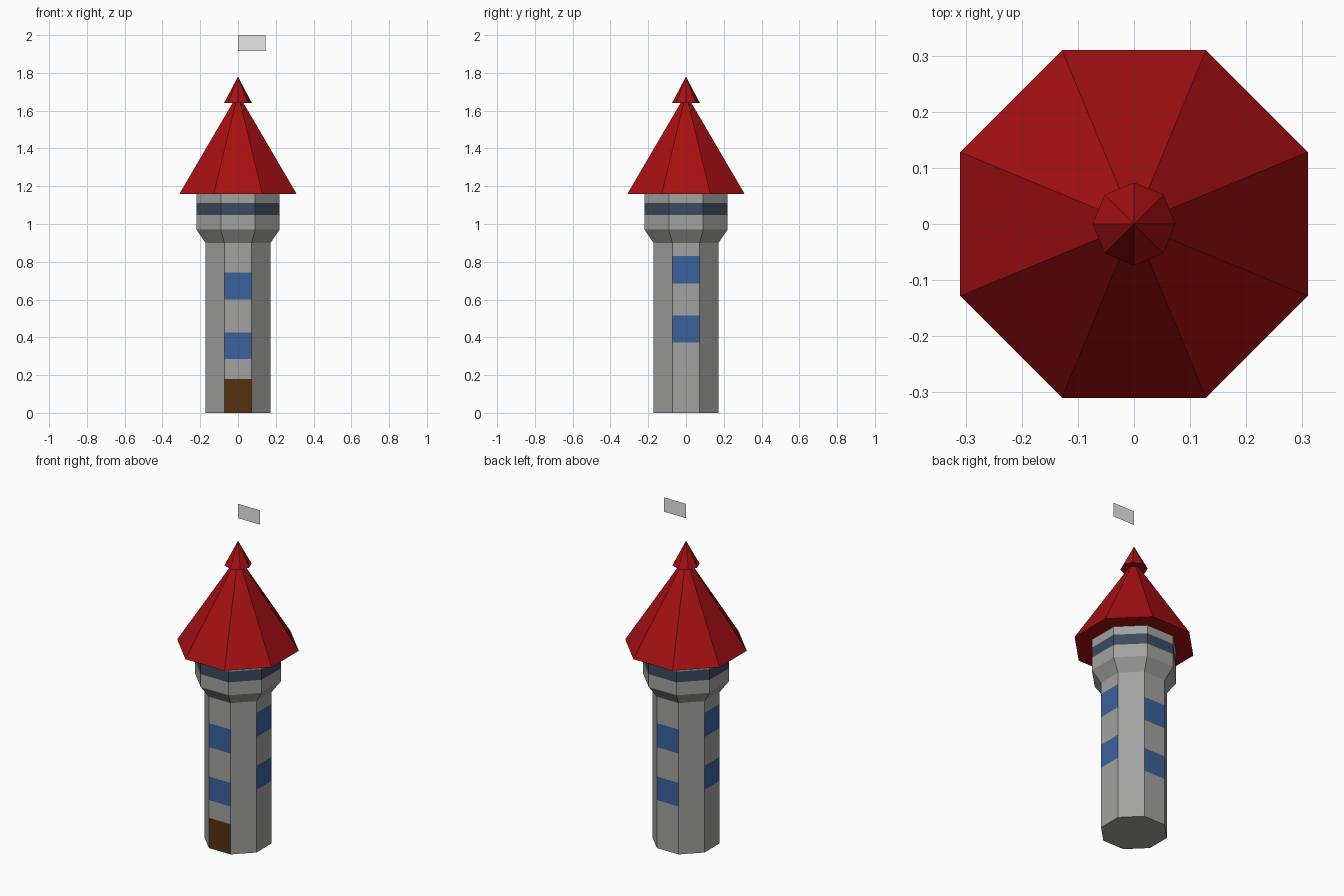
import bpy, bmesh, math
from mathutils import Matrix, Vector

if "Cube" in bpy.data.objects:
    bpy.data.objects.remove(bpy.data.objects["Cube"])

STEP = math.pi / 4
HALF = STEP / 2


def mat(name, r, g, b):
    m = bpy.data.materials.new(name)
    m.diffuse_color = (r, g, b, 1)
    m.use_nodes = True
    m.node_tree.nodes["Principled BSDF"].inputs["Base Color"].default_value = m.diffuse_color
    return m


STONE = mat("grey stone", 0.36, 0.36, 0.35)
FRAME = mat("orange wood", 0.33, 0.055, 0.005)
GLASS = mat("blue glass", 0.042, 0.122, 0.332)
DARK = mat("dark glass", 0.045, 0.069, 0.114)
DOOR = mat("brown door", 0.087, 0.032, 0.005)
ROOF = mat("red roof", 0.38, 0.005, 0.006)
FLAG = mat("pale flag", 0.8, 0.8, 0.8)
BRASS = mat("brass", 0.4, 0.25, 0.06)


def finish(bm, name, mats):
    me = bpy.data.meshes.new(name)
    bm.to_mesh(me)
    bm.free()
    for m in mats:
        me.materials.append(m)
    ob = bpy.data.objects.new(name, me)
    bpy.context.collection.objects.link(ob)
    return ob


# Tower: eight wall strips with recessed windows
bm = bmesh.new()


def corner(angle, apothem, z):
    r = apothem / math.cos(HALF)
    return bm.verts.new((r * math.cos(angle), r * math.sin(angle), z))


def wall(k, lo, hi):
    (a0, z0), (a1, z1) = lo, hi
    l, r = k * STEP - HALF, k * STEP + HALF
    return bm.faces.new([corner(l, a0, z0), corner(r, a0, z0),
                         corner(r, a1, z1), corner(l, a1, z1)])


def recess(face, thickness, depth, rim, inner):
    res = bmesh.ops.inset_individual(bm, faces=[face], thickness=thickness,
                                     depth=depth, use_even_offset=True)
    for f in res["faces"]:
        f.material_index = rim
    face.material_index = inner


A, B = 0.172, 0.22
for k in range(8):
    # windows are (bottom, top) heights; sides sit higher than front and back
    wins = {0: [(0.285, 0.425), (0.60, 0.743)],
            1: [(0.372, 0.515), (0.686, 0.83)]}[k // 2 % 2 == 0] if k % 2 == 0 else []
    z = 0.0
    if k == 6:  # door in a shallow niche
        niche = wall(k, (A, 0), (A, 0.215))
        recess(niche, 0.014, -0.01, 0, 4)
        for v in niche.verts:
            v.co.z = 0 if v.co.z < 0.1 else 0.18
        z = 0.215
    for w0, w1 in wins:
        wall(k, (A, z), (A, w0))
        recess(wall(k, (A, w0), (A, w1)), 0.014, -0.017, 1, 2)
        z = w1
    wall(k, (A, z), (A, 0.9))
    wall(k, (A, 0.9), (B, 0.97))
    wall(k, (B, 0.97), (B, 1.047))
    recess(wall(k, (B, 1.047), (B, 1.11)), 0.013, -0.015, 1, 3)
    wall(k, (B, 1.11), (B, 1.165))
bm.faces.new([corner(-k * STEP - HALF, A, 0) for k in range(8)])
bmesh.ops.remove_doubles(bm, verts=bm.verts, dist=1e-5)
finish(bm, "tower", [STONE, FRAME, GLASS, DARK, DOOR])


# Roof cones
def cone(name, radius, z0, z1, turn):
    bm = bmesh.new()
    bmesh.ops.create_cone(bm, cap_ends=True, segments=8, radius1=radius, radius2=0,
                          depth=z1 - z0,
                          matrix=Matrix.Translation((0, 0, (z0 + z1) / 2))
                          @ Matrix.Rotation(turn, 4, "Z"))
    bmesh.ops.remove_doubles(bm, verts=bm.verts, dist=1e-5)
    finish(bm, name, [ROOF])


cone("main_roof", 0.31 / math.cos(HALF), 1.16, 1.69, HALF)
cone("roof_tip", 0.074, 1.64, 1.78, 0)

# Flag: a single flat sheet
bm = bmesh.new()
bm.faces.new([bm.verts.new(p) for p in
              [(0, 0, 1.915), (0.145, 0, 1.915), (0.145, 0, 2), (0, 0, 2)]])
finish(bm, "flag", [FLAG])

# Door handle
bm = bmesh.new()
bmesh.ops.create_cube(bm, size=1, matrix=Matrix.Translation((-0.042, -0.164, 0.08))
                      @ Matrix.Diagonal((0.007, 0.008, 0.012, 1)))
finish(bm, "door_handle", [BRASS])
